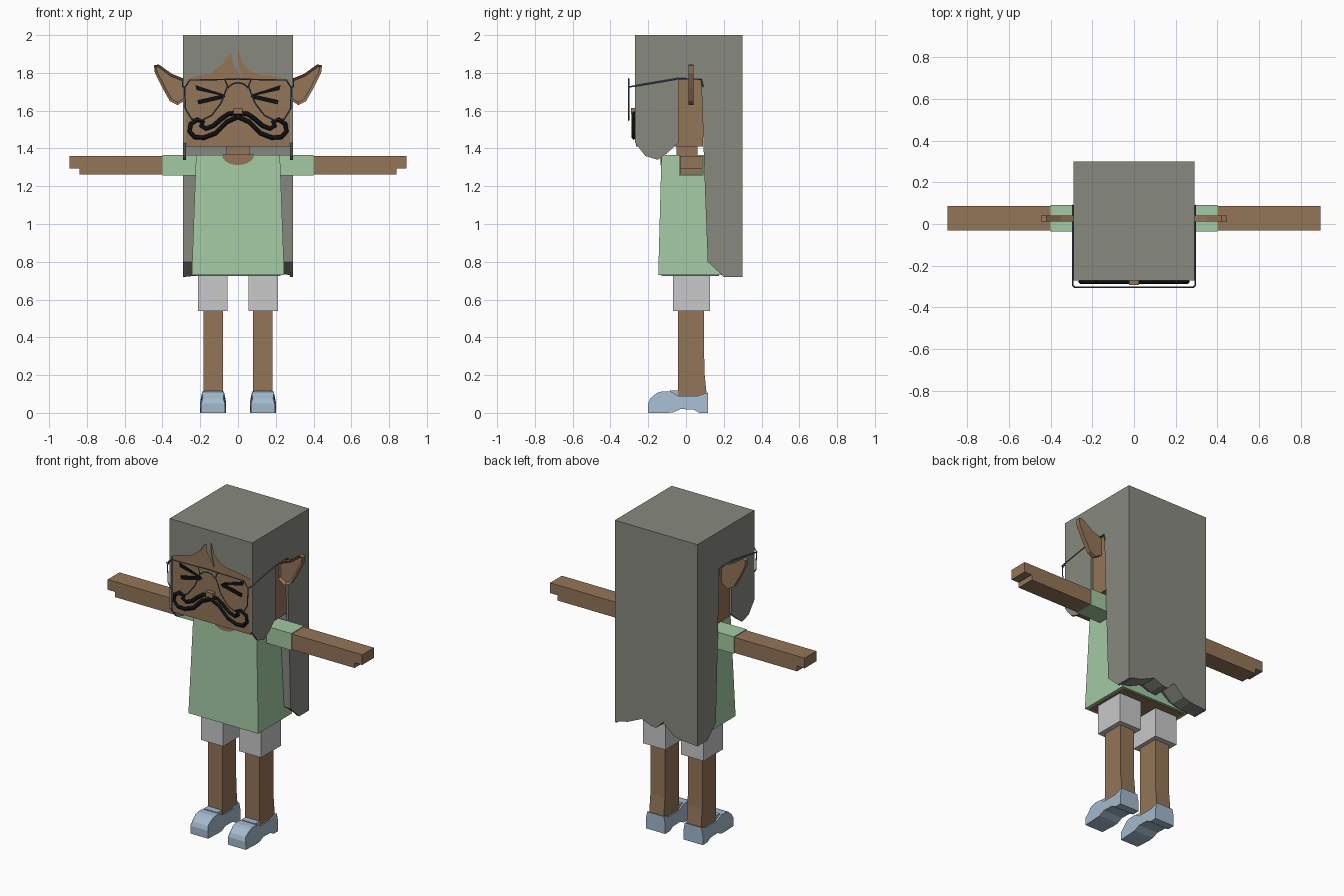
import bpy, bmesh, math
from mathutils import Vector

if "Cube" in bpy.data.objects:
    bpy.data.objects.remove(bpy.data.objects["Cube"], do_unlink=True)


def material(name, r, g, b):
    m = bpy.data.materials.new(name)
    m.use_nodes = True
    m.diffuse_color = (r, g, b, 1)
    m.node_tree.nodes["Principled BSDF"].inputs["Base Color"].default_value = (r, g, b, 1)
    return m


SKIN = material("brown skin", .296, .178, .098)
HAIR = material("grey hair", .243, .253, .215)
SHIRT = material("mint green cloth", .367, .588, .367)
SHORTS = material("pale grey cloth", .578, .578, .578)
SHOE = material("light blue leather", .367, .49, .617)
FRAME = material("slate wire", .07, .115, .17)
BLACK = material("black", .005, .005, .005)


def loft(name, rings, mat, mirror=False, edit=None):
    """Skin closed rings of points, cap both ends, optionally mirror across x."""
    bm = bmesh.new()
    loops = [[bm.verts.new(p) for p in ring] for ring in rings]
    for a, b in zip(loops, loops[1:]):
        for i in range(len(a)):
            j = (i + 1) % len(a)
            bm.faces.new((a[i], a[j], b[j], b[i]))
    bm.faces.new(loops[0])
    bm.faces.new(loops[-1])
    bmesh.ops.recalc_face_normals(bm, faces=bm.faces[:])
    if edit:
        edit(bm)
    mesh = bpy.data.meshes.new(name)
    bm.to_mesh(mesh)
    bm.free()
    mesh.materials.append(mat)
    ob = bpy.data.objects.new(name, mesh)
    bpy.context.collection.objects.link(ob)
    if mirror:
        ob.modifiers.new("Mirror", "MIRROR").use_mirror_merge = False
    return ob


def prism_y(name, pts, y0, y1, mat, mirror=False, edit=None):
    return loft(name, [[(x, y, z) for x, z in pts] for y in (y0, y1)], mat, mirror, edit)


def prism_x(name, pts, x0, x1, mat, mirror=False, edit=None):
    return loft(name, [[(x, y, z) for y, z in pts] for x in (x0, x1)], mat, mirror, edit)


def rect(x0, x1, y0, y1, z):
    return [(x0, y0, z), (x1, y0, z), (x1, y1, z), (x0, y1, z)]


def box(name, x0, x1, y0, y1, z0, z1, mat, mirror=False):
    return loft(name, [rect(x0, x1, y0, y1, z0), rect(x0, x1, y0, y1, z1)], mat, mirror)


def wire(name, paths, radius, mat):
    """Square wires; each path is (points, closed) and is repeated on both sides."""
    cu = bpy.data.curves.new(name, "CURVE")
    cu.dimensions = "3D"
    cu.bevel_depth = radius
    cu.bevel_resolution = 0
    for pts, closed in paths:
        for s in (1, -1):
            sp = cu.splines.new("POLY")
            sp.points.add(len(pts) - 1)
            for p, (x, y, z) in zip(sp.points, pts):
                p.co = (s * x, y, z, 1)
            sp.use_cyclic_u = closed
    cu.materials.append(mat)
    ob = bpy.data.objects.new(name, cu)
    bpy.context.collection.objects.link(ob)
    return ob


# Head and neck
box("head", -.276, .276, -.264, .09, 1.41, 1.94, SKIN)
box("neck", -.06, .06, -.05, .06, 1.34, 1.42, SKIN)
box("nose", -.025, .025, -.292, -.26, 1.583, 1.615, SKIN)

# Hair: side panels with an ear opening, crown, fringe and wavy back
prism_x("hair_side", [(-.27, 2), (-.27, 1.43), (-.215, 1.36), (-.15, 1.34), (-.1, 1.375),
                      (-.04, 1.43), (-.04, 1.77), (.08, 1.77), (.09, 1.5), (.1, 1.2),
                      (.115, .8), (.2, .72), (.3, .72), (.3, 2)], .276, .29, HAIR, True)
box("hair_crown", -.29, .29, -.27, .3, 1.94, 2, HAIR)
prism_y("hair_fringe", [(-.29, 2), (-.29, 1.76), (-.27, 1.765), (-.22, 1.785), (-.14, 1.8),
                        (-.08, 1.85), (-.037, 1.91), (-.03, 1.86), (.02, 1.775), (0, 1.86),
                        (0, 1.93), (.02, 1.86), (.06, 1.81), (.12, 1.79), (.2, 1.78),
                        (.27, 1.765), (.29, 1.76), (.29, 2)], -.271, -.255, HAIR)
wave = [(-.29, .72), (-.17, .73), (-.12, .745), (-.05, .81), (-.03, .79), (0, .76),
        (.04, .765), (.1, .79), (.2, .745), (.29, .725)]
loft("hair_back", [[(x, y, max(z, low)) for x, z in wave] + [(.29, top_y, 2), (-.29, top_y, 2)]
                   for y, low, top_y in ((.3, 0, .3), (.2, 0, .2), (.115, .8, .09))], HAIR)


# Ears with a recessed front
def hollow_front(bm):
    front = [f for f in bm.faces if f.normal.y < -.9]
    bmesh.ops.inset_region(bm, faces=front, thickness=.014, depth=0)
    for v in {v for f in front for v in f.verts}:
        v.co.y += .014


prism_y("ear", [(.27, 1.76), (.3, 1.775), (.35, 1.795), (.42, 1.845), (.445, 1.84), (.44, 1.8),
                (.4, 1.72), (.36, 1.65), (.32, 1.63), (.27, 1.66)],
        .012, .04, SKIN, True, hollow_front)

# Squeezed-shut eyes
prism_y("eye_upper_stroke", [(.065, 1.675), (.22, 1.709), (.225, 1.735), (.08, 1.688)],
        -.269, -.262, BLACK, True)
prism_y("eye_lower_stroke", [(.065, 1.676), (.08, 1.663), (.21, 1.633), (.215, 1.656), (.08, 1.686)],
        -.27, -.262, BLACK, True)

# Moustache outline
curl = [(0, 1.588), (.05, 1.583), (.09, 1.555), (.13, 1.52), (.17, 1.505), (.195, 1.52),
        (.185, 1.54), (.215, 1.552), (.25, 1.53), (.257, 1.49), (.23, 1.46), (.18, 1.457),
        (.12, 1.48), (.06, 1.54), (0, 1.568)]
wire("moustache", [([(x, -.276, z) for x, z in curl], False)], .012, BLACK)

# Spectacles
lens = [(.055, 1.73), (.09, 1.64), (.14, 1.575), (.19, 1.55), (.245, 1.555), (.278, 1.61),
        (.283, 1.72), (.255, 1.762), (.07, 1.765)]
wire("spectacles", [
    ([(x, -.303, z) for x, z in lens], True),
    ([(0, -.303, 1.768), (.07, -.303, 1.765)], False),
    ([(0, -.303, 1.748), (.03, -.303, 1.742), (.055, -.303, 1.72)], False),
    ([(.283, -.303, 1.725), (.293, -.295, 1.727), (.293, -.05, 1.768), (.293, .08, 1.768),
      (.293, .09, 1.725)], False)], .004, FRAME)

# Shirt, neckline and sleeves
loft("shirt", [rect(-.245, .245, -.147, .19, .73), rect(-.222, .222, -.13, .1, 1.366)], SHIRT)
box("body_underside", -.225, .225, -.13, .175, .726, .735, SKIN)
arc = [(.085 * math.cos(a), 1.367 - .055 * math.sin(a))
       for a in (math.pi * i / 10 for i in range(11))]
prism_y("neckline", arc, -.136, -.125, SKIN)
box("sleeve", .2, .4, -.036, .092, 1.258, 1.365, SHIRT, True)

# Arms with a stepped hand
prism_y("arm", [(.39, 1.262), (.84, 1.262), (.84, 1.295), (.893, 1.295), (.893, 1.36), (.39, 1.36)],
        -.031, .087, SKIN, True)

# Shorts and legs
box("shorts_leg", .055, .212, -.07, .127, .54, .74, SHORTS, True)
prism_x("leg", [(-.043, .08), (.108, .08), (.108, .11), (.097, .22), (.095, .56), (-.043, .56)],
        .08, .182, SKIN, True)


# Shoes: side profile narrowed towards the top and toe
def shape_shoe(bm):
    for v in bm.verts:
        k = 1.0
        if v.co.z > .075:
            k *= .86
        if v.co.y < -.16:
            k *= .92
        v.co.x = .132 + (v.co.x - .132) * k


prism_x("shoe", [(.117, 0), (.07, 0), (.04, .018), (-.03, .02), (-.07, .002), (-.1, 0), (-.2, 0),
                 (-.2, .05), (-.19, .075), (-.155, .105), (-.13, .113), (-.08, .113), (-.04, .09),
                 (.06, .09), (.117, .108), (.117, .06)], .064, .2, SHOE, True, shape_shoe)
box("shoe_tongue", .083, .18, -.085, -.04, .08, .118, SHOE, True)
